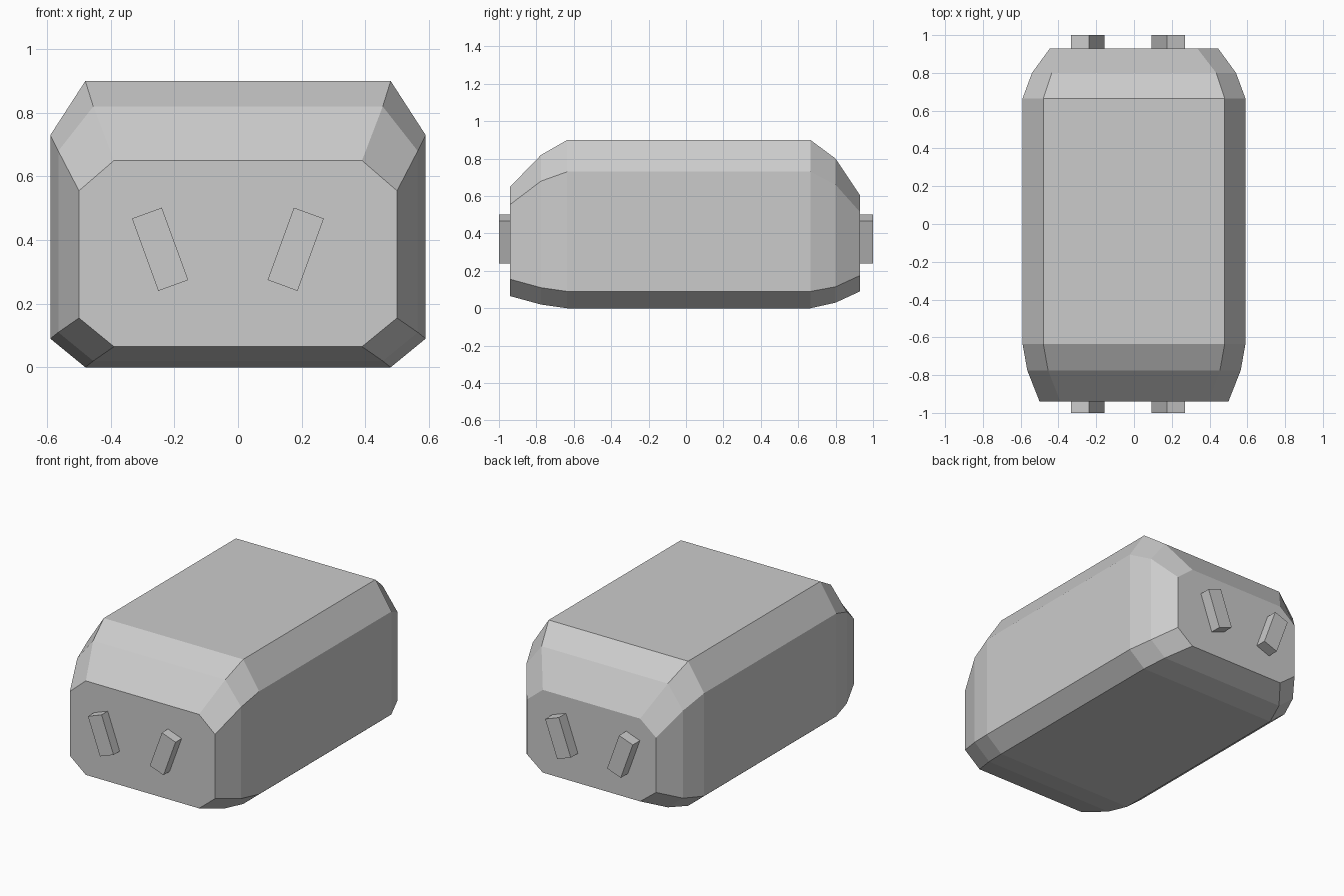
import bpy, bmesh
from math import radians

if "Cube" in bpy.data.objects:
    bpy.data.objects.remove(bpy.data.objects["Cube"])

# Body: chamfered-rectangle sections lofted along y
# y, half width, flat half width, bottom, lower side, upper side, top
SECTIONS = [
    (-0.94, 0.50, 0.39, 0.065, 0.155, 0.555, 0.65),
    (-0.775, 0.565, 0.455, 0.02, 0.11, 0.68, 0.82),
    (-0.635, 0.59, 0.48, 0.0, 0.09, 0.73, 0.90),
    (0.665, 0.59, 0.48, 0.0, 0.09, 0.73, 0.90),
    (0.80, 0.54, 0.435, 0.03, 0.115, 0.66, 0.80),
    (0.93, 0.445, 0.335, 0.09, 0.175, 0.515, 0.605),
]

bm = bmesh.new()
rings = []
for y, w, f, z0, z1, z2, z3 in SECTIONS:
    half = [(f, z0), (w, z1), (w, z2), (f, z3)]
    outline = half + [(-x, z) for x, z in reversed(half)]
    rings.append([bm.verts.new((x, y, z)) for x, z in outline])
for a, b in zip(rings, rings[1:]):
    for i in range(8):
        j = (i + 1) % 8
        bm.faces.new((a[i], a[j], b[j], b[i]))
bm.faces.new(rings[0])
bm.faces.new(rings[-1])
bmesh.ops.recalc_face_normals(bm, faces=bm.faces)
mesh = bpy.data.meshes.new("body")
bm.to_mesh(mesh)
bm.free()
bpy.context.collection.objects.link(bpy.data.objects.new("body", mesh))

# Slanted bars running through the body and poking out at both ends
for name, x, tilt in (("left_bar", -0.245, -20), ("right_bar", 0.1815, 20)):
    bpy.ops.mesh.primitive_cube_add(size=1, location=(x, 0, 0.371),
                                    rotation=(0, radians(tilt), 0))
    bar = bpy.context.object
    bar.name = name
    bar.scale = (0.1, 2.0, 0.242)
